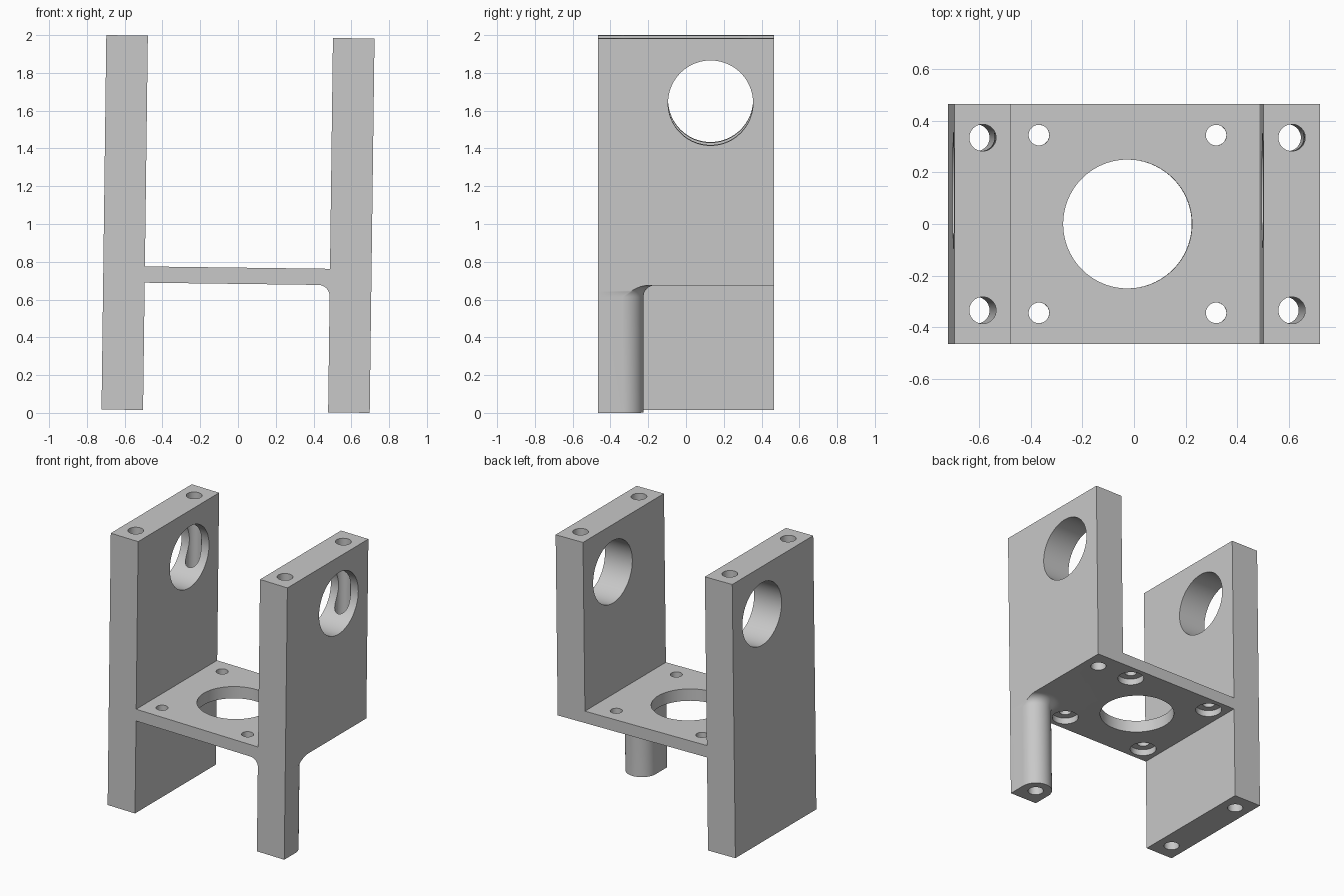
import bpy, bmesh
from math import acos, cos, sin, pi
from mathutils import Matrix, Vector

if "Cube" in bpy.data.objects:
    bpy.data.objects.remove(bpy.data.objects["Cube"])

# Main sizes, measured from the centre of the bracket
OUT, INN, HALF_Y, HALF_Z = 0.71, 0.49, 0.465, 0.991
PLATE_TOP, PLATE_BOT = -0.231, -0.317
BOLT_X, BOLT_Y = 0.6, 0.335
FILLET = 0.06
TILT = 0.0128

metal = bpy.data.materials.new("grey_metal")
metal.use_nodes = True
grey = (0.58, 0.58, 0.58, 1)
metal.diffuse_color = grey
metal.node_tree.nodes["Principled BSDF"].inputs["Base Color"].default_value = grey


def make_object(name, bm):
    bmesh.ops.recalc_face_normals(bm, faces=bm.faces)
    mesh = bpy.data.meshes.new(name)
    bm.to_mesh(mesh)
    bm.free()
    obj = bpy.data.objects.new(name, mesh)
    bpy.context.collection.objects.link(obj)
    mesh.materials.append(metal)
    return obj


def loft(name, rings):
    """Closed solid through rings of equal point count."""
    bm = bmesh.new()
    rows = [[bm.verts.new(p) for p in ring] for ring in rings]
    n = len(rows[0])
    for a, b in zip(rows, rows[1:]):
        for i in range(n):
            j = (i + 1) % n
            bm.faces.new((a[i], a[j], b[j], b[i]))
    bm.faces.new(rows[0])
    bm.faces.new(rows[-1])
    return make_object(name, bm)


def cylinder(name, centre, radius, length, axis="Z", segments=64):
    bm = bmesh.new()
    turn = Matrix.Rotation(pi / 2, 4, "Y") if axis == "X" else Matrix()
    bmesh.ops.create_cone(bm, cap_ends=True, segments=segments, radius1=radius,
                          radius2=radius, depth=length,
                          matrix=Matrix.Translation(centre) @ turn)
    return make_object(name, bm)


def combine(target, tool, operation):
    mod = target.modifiers.new(operation.lower(), "BOOLEAN")
    mod.operation, mod.solver, mod.object = operation, "EXACT", tool
    graph = bpy.context.evaluated_depsgraph_get()
    mesh = bpy.data.meshes.new_from_object(target.evaluated_get(graph))
    target.modifiers.clear()
    target.data = mesh
    bpy.data.objects.remove(tool)


# Two walls joined by the plate, one wall ending at the plate's underside
profile = [(-OUT, -HALF_Z), (-INN, -HALF_Z), (-INN, PLATE_BOT), (OUT, PLATE_BOT),
           (OUT, HALF_Z), (INN, HALF_Z), (INN, PLATE_TOP), (-INN, PLATE_TOP),
           (-INN, HALF_Z), (-OUT, HALF_Z)]
bracket = loft("bracket", [[(x, y, z) for x, z in profile] for y in (-HALF_Y, HALF_Y)])


# Round-backed front leg, flaring into the underside of the plate
def leg_ring(flare, z, steps=32):
    half = OUT - BOLT_X
    radius = half + flare
    start = acos(half / radius)
    arc = [start + (pi - start) * i / steps for i in range(steps + 1)]
    ring = [(BOLT_X + radius * cos(a), -BOLT_Y + radius * sin(a), z) for a in arc]
    return [(OUT, -HALF_Y, z)] + ring + [(BOLT_X - radius, -HALF_Y, z)]


rings = [leg_ring(0, -HALF_Z)]
for i in range(11):
    a = pi / 2 * i / 10
    rings.append(leg_ring(FILLET * (1 - cos(a)), PLATE_BOT - FILLET * (1 - sin(a))))
rings.append(leg_ring(FILLET, PLATE_BOT + 0.03))
combine(bracket, loft("leg", rings), "UNION")

# Large bore across both walls and the round opening in the plate
cutters = [cylinder("bore", (0, 0.13, 0.65), 0.225, 2, "X", 96),
           cylinder("opening", (-0.022, 0, PLATE_BOT), 0.25, 0.4, segments=96)]
for sx in (-1, 1):
    for sy in (-1, 1):
        # Long bolt holes down the walls
        cutters.append(cylinder("bolt_hole", (sx * BOLT_X, sy * BOLT_Y, 0), 0.052, 3, segments=48))
        # Counterbored screw holes in the plate
        x, y = -0.022 + sx * 0.344, sy * 0.345
        cutters.append(cylinder("screw_hole", (x, y, PLATE_BOT), 0.04, 0.4, segments=48))
        cutters.append(cylinder("counterbore", (x, y, PLATE_BOT), 0.088, 0.09, segments=48))
for cutter in cutters:
    combine(bracket, cutter, "DIFFERENCE")

# Slight lean, then stand on the ground
bracket.data.transform(Matrix.Rotation(TILT, 4, "Y"))
lowest = min(v.co.z for v in bracket.data.vertices)
bracket.data.transform(Matrix.Translation(Vector((0, 0, -lowest))))

bpy.ops.object.select_all(action="DESELECT")
bracket.select_set(True)
bpy.context.view_layer.objects.active = bracket
bpy.ops.object.shade_smooth_by_angle(angle=pi / 6)
